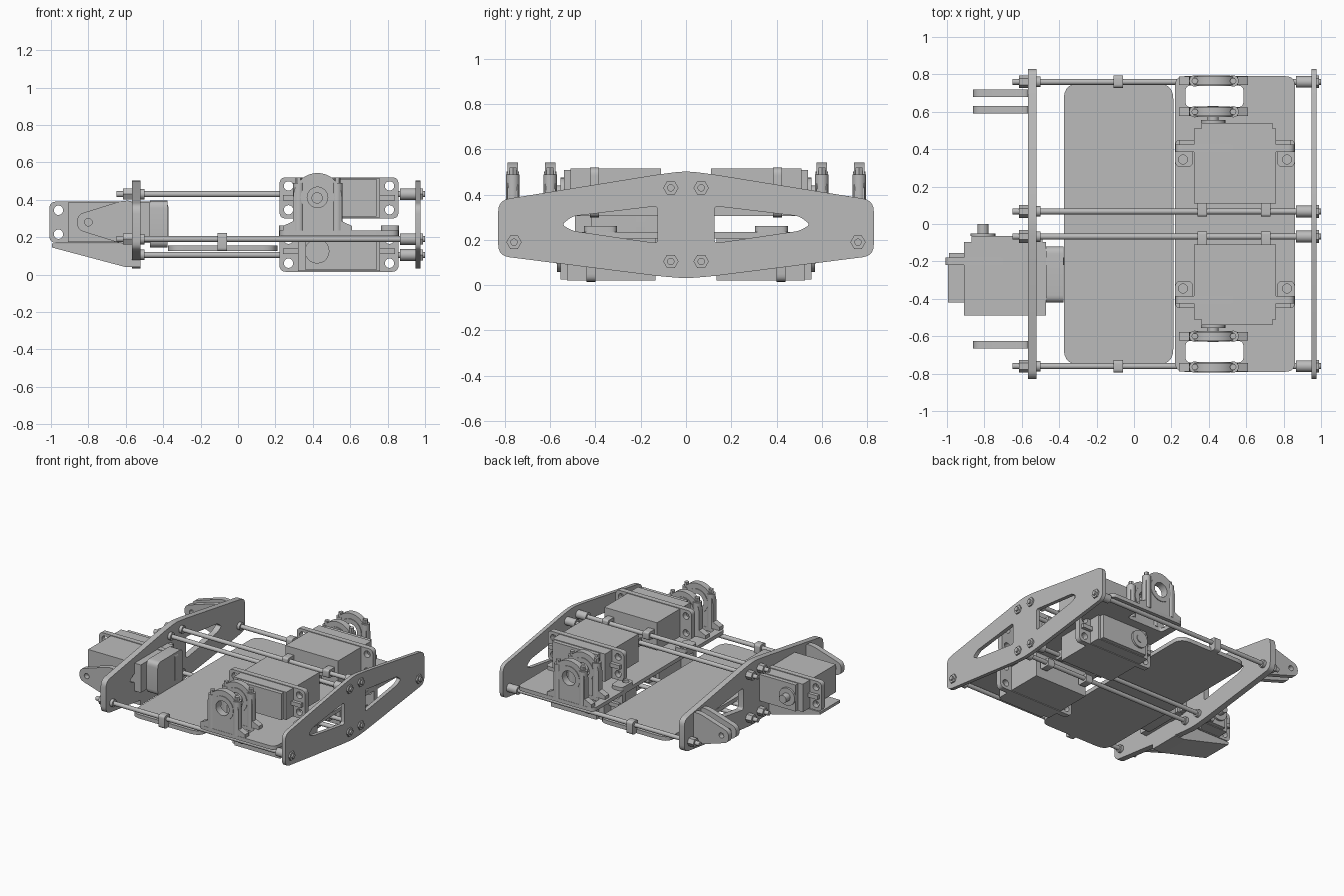
import bpy, math
from mathutils import Matrix, Vector

cube = bpy.data.objects.get("Cube")
if cube:
    bpy.data.objects.remove(cube)

grey = bpy.data.materials.new("plain_grey")
grey.use_nodes = True
grey.diffuse_color = (0.5, 0.5, 0.5, 1)
grey.node_tree.nodes["Principled BSDF"].inputs["Base Color"].default_value = (0.5, 0.5, 0.5, 1)

# Columns give the world directions of profile u, profile v and thickness
FRAMES = {
    "x": Matrix(((0, 0, 1), (1, 0, 0), (0, 1, 0))),
    "y": Matrix(((1, 0, 0), (0, 0, -1), (0, 1, 0))),
    "z": Matrix.Identity(3),
}


def rounded(points, radius, steps=5):
    """Round each corner of a polygon."""
    out, n = [], len(points)
    for i in range(n):
        p = Vector(points[i])
        a, b = Vector(points[i - 1]) - p, Vector(points[(i + 1) % n]) - p
        cut = min(radius, a.length * 0.45, b.length * 0.45)
        start, end = p + a.normalized() * cut, p + b.normalized() * cut
        for s in range(steps + 1):
            t = s / steps
            out.append(start * (1 - t) ** 2 + p * 2 * t * (1 - t) + end * t * t)
    return out


def rect(u0, u1, v0, v1, radius=0.0):
    pts = [(u0, v0), (u1, v0), (u1, v1), (u0, v1)]
    return rounded(pts, radius) if radius else pts


def circle(u, v, r, n=24):
    return [(u + r * math.cos(math.tau * i / n), v + r * math.sin(math.tau * i / n)) for i in range(n)]


def slab(name, loops, axis, lo, hi):
    """Extrude an outline (first loop) with holes (other loops) along an axis."""
    curve = bpy.data.curves.new(name, "CURVE")
    curve.dimensions = "2D"
    curve.fill_mode = "BOTH"
    curve.extrude = (hi - lo) / 2
    for loop in loops:
        spline = curve.splines.new("POLY")
        spline.points.add(len(loop) - 1)
        for point, co in zip(spline.points, loop):
            point.co = (co[0], co[1], 0, 1)
        spline.use_cyclic_u = True
    helper = bpy.data.objects.new(name, curve)
    bpy.context.collection.objects.link(helper)
    bpy.context.view_layer.update()
    mesh = bpy.data.meshes.new_from_object(helper.evaluated_get(bpy.context.evaluated_depsgraph_get()))
    bpy.data.objects.remove(helper)
    frame = FRAMES[axis]
    mid = Vector([(lo + hi) / 2 if axis == a else 0 for a in "xyz"])
    mesh.transform(Matrix.Translation(mid) @ frame.to_4x4())
    mesh.materials.clear()
    mesh.materials.append(grey)
    obj = bpy.data.objects.new(name, mesh)
    bpy.context.collection.objects.link(obj)
    bpy.ops.object.select_all(action="DESELECT")
    obj.select_set(True)
    bpy.context.view_layer.objects.active = obj
    bpy.ops.object.shade_smooth_by_angle(angle=math.radians(32))
    return obj


def box(name, x0, x1, y0, y1, z0, z1, radius=0.0):
    return slab(name, [rect(x0, x1, y0, y1, radius)], "z", z0, z1)


def rod(name, axis, u, v, r, lo, hi, n=20):
    return slab(name, [circle(u, v, r, n)], axis, lo, hi)


def span(sign, a, b):
    return sorted((sign * a, sign * b))


RODS = [(s * y, z) for s in (-1, 1) for y, z in ((0.067, 0.43), (0.067, 0.105), (0.76, 0.19))]

# Side plates with two tapered windows
half = [(0.83, 0.13), (0.83, 0.375), (0.12, 0.49), (0.0, 0.505)]
outline = [(0.0, 0.03), (0.12, 0.04)] + half + [(-0.12, 0.49), (-0.83, 0.375), (-0.83, 0.13), (-0.12, 0.04)]
window = [(0.125, 0.185), (0.5, 0.24), (0.55, 0.268), (0.5, 0.305), (0.125, 0.35)]
windows = [rounded([(s * y, z) for y, z in window], 0.02) for s in (-1, 1)]
for name, lo, hi in (("left_side_plate", 0.948, 0.977), ("right_side_plate", -0.567, -0.522)):
    slab(name, [rounded(outline, 0.05)] + windows, "x", lo, hi)

# Tie rods with spacers and hex nuts
for y, z in RODS:
    rod("tie_rod", "x", y, z, 0.016, -0.65, 1.0)
    rod("left_spacer", "x", y, z, 0.031, 0.865, 0.948)
    rod("right_spacer", "x", y, z, 0.028, -0.522, -0.5)
    rod("right_nut", "x", y, z, 0.034, -0.615, -0.567, 6)
    rod("left_nut", "x", y, z, 0.034, 0.977, 0.988, 6)

# Central tray hung from the outer rods
box("tray", -0.375, 0.21, -0.75, 0.75, 0.125, 0.155, 0.08)
for s in (-1, 1):
    slab("tray_clamp", [rect(*span(s, 0.728, 0.795), 0.125, 0.222, 0.02)], "x", -0.11, -0.058)

# Servo mounting deck with slots between the bearing pairs
deck_slots = [rect(0.275, 0.585, *span(s, 0.625, 0.74), 0.03) for s in (-1, 1)]
slab("servo_deck", [rect(0.22, 0.86, -0.79, 0.79, 0.05)] + deck_slots, "z", 0.207, 0.235)


def servo(name, x, z, y, s, depth=0.43, reach=0.035):
    """Servo body centred on x and z, output face at y, shaft along s."""
    back, step = y - s * depth, y - s * 0.03
    body = span(1, back, step)
    slab(name + "_body", [rect(x - 0.22, x + 0.22, z - 0.105, z + 0.105)], "y", *body)
    slab(name + "_cap", [rect(x - 0.18, x + 0.2, z - 0.1, z + 0.1)], "y", *span(1, step, y))
    holes = [circle(x + i * 0.27, z + j * 0.064, 0.025) for i in (-1, 1) for j in (-1, 1)]
    flange = rect(x - 0.318, x + 0.318, z - 0.11, z + 0.11, 0.035)
    slab(name + "_flange", [flange] + holes, "y", *span(1, y - s * 0.155, y - s * 0.115))
    for i in (-1, 1):
        xs = span(1, x + i * 0.22, x + i * 0.3)
        box(name + "_flange_rib", *xs, *span(1, y - s * 0.115, y - s * 0.09), z - 0.015, z + 0.015)
    rod(name + "_boss", "y", x - 0.117, z, 0.066, *span(1, y, y + s * 0.015))
    rod(name + "_shaft", "y", x - 0.117, z, 0.03, *span(1, y, y + s * reach))


for s in (-1, 1):
    # Stacked drive servos above and below the deck
    servo("upper_servo", 0.54, 0.41, s * 0.54, s, 0.43, 0.09)
    servo("lower_servo", 0.54, 0.125, s * 0.555, s, 0.42, 0.02)

    # Foot tabs that carry the upper servo flanges
    for x0, x1, hx in ((0.22, 0.315, 0.262), (0.765, 0.86, 0.818)):
        tab = rect(x0, x1, *span(s, 0.305, 0.45), 0.03)
        slab("servo_foot", [tab, circle(hx, s * 0.345, 0.024)], "z", 0.235, 0.262)

    # Pairs of bearing blocks carrying the output shafts
    arch = [(0.425 + 0.13 * math.cos(a), 0.413 + 0.13 * math.sin(a))
            for a in [math.pi * i / 20 for i in range(21)]]
    block = [(0.24, 0.235), (0.61, 0.235), (0.61, 0.26), (0.555, 0.285)] + arch + [(0.295, 0.285), (0.24, 0.26)]
    for y in (0.6, 0.765):
        slab("bearing_block", [block, circle(0.425, 0.413, 0.075)], "y", *span(s, y - 0.023, y + 0.023))
        slab("bearing_ring", [circle(0.425, 0.413, 0.09), circle(0.425, 0.413, 0.055)], "y",
             *span(s, y - 0.028, y + 0.028))
        for x in (0.325, 0.53):
            rod("bearing_post", "z", x, s * y, 0.03, 0.235, 0.49)
            rod("bearing_bolt", "z", x, s * y, 0.018, 0.49, 0.52, 6)

    # Clips joining the servo backs to the inner rods
    for x in (0.365, 0.705):
        for z in (0.105, 0.43):
            slab("rod_clip", [rect(*span(s, 0.04, 0.125), z - 0.03, z + 0.03, 0.015)], "x", x - 0.026, x + 0.026)

# Steering servo passing through the right side plate
servo("steering_servo", -0.69, 0.28, -0.065, -1 * -1, 0.425, 0.065)
slab("steering_servo_frame", [rect(-0.42, -0.12, 0.145, 0.395, 0.04)], "x", -0.47, -0.377)
shelf = [(-0.995, 0.145), (-0.6, 0.04), (-0.52, 0.04), (-0.52, 0.165), (-0.995, 0.165)]
slab("steering_servo_shelf", [shelf], "y", -0.42, -0.18)

# Tapered pivot lugs on the right side plate
lug = rounded([(-0.56, 0.165), (-0.56, 0.395), (-0.62, 0.395), (-0.86, 0.32), (-0.86, 0.24), (-0.62, 0.165)], 0.05)
for y in (-0.645, 0.61, 0.7):
    slab("pivot_lug", [lug, circle(-0.8, 0.28, 0.02)], "y", y - 0.02, y + 0.02)
